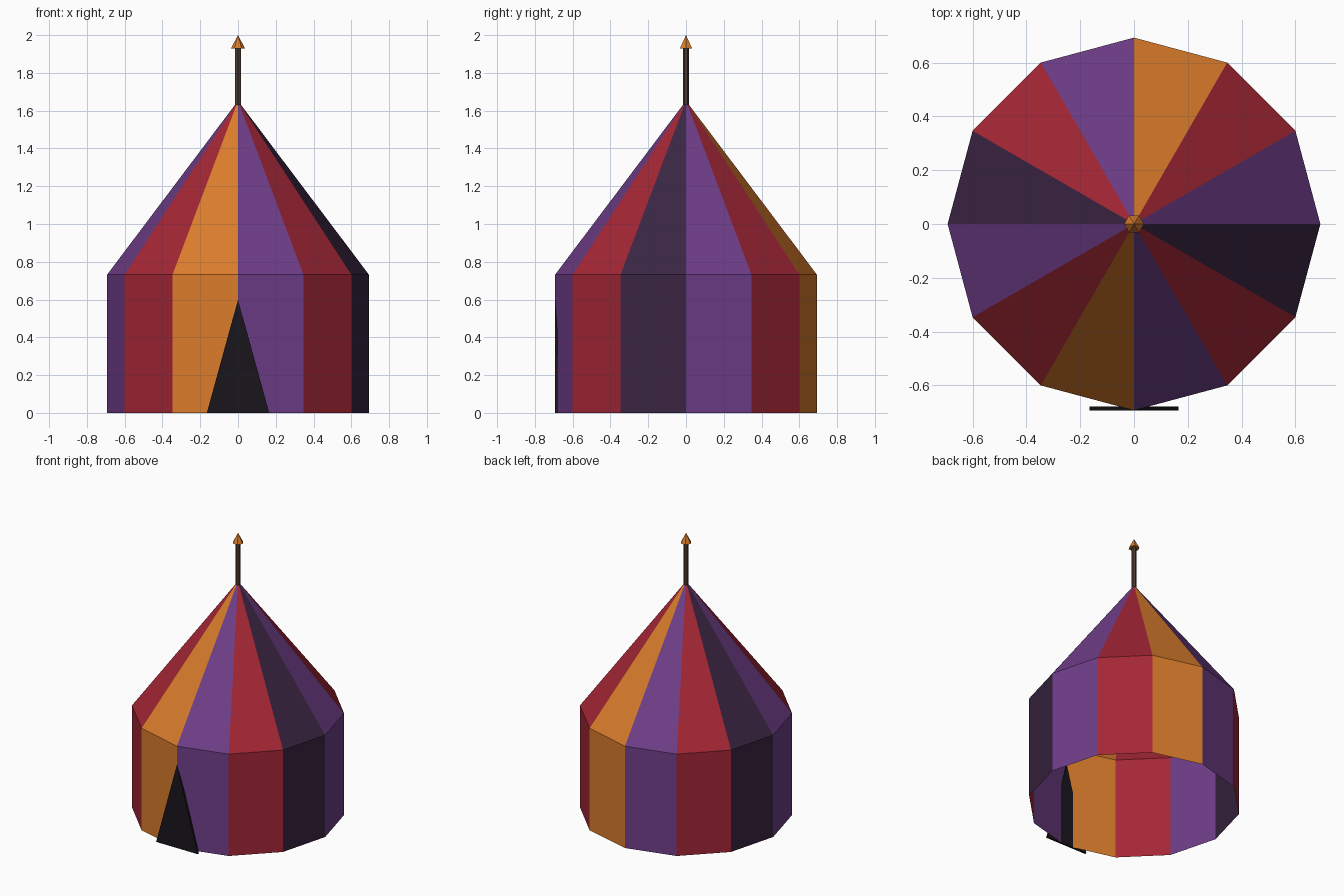
import bpy, bmesh
from math import cos, sin, pi

if "Cube" in bpy.data.objects:
    bpy.data.objects.remove(bpy.data.objects["Cube"])

SIDES, R, EAVE, APEX = 12, 0.693, 0.732, 1.652


def material(name, rgb):
    m = bpy.data.materials.new(name)
    m.diffuse_color = (*rgb, 1)
    m.use_nodes = True
    m.node_tree.nodes["Principled BSDF"].inputs["Base Color"].default_value = m.diffuse_color
    return m


PURPLE = material("purple_cloth", (0.16, 0.048, 0.25))
RED = material("red_cloth", (0.37, 0.02, 0.036))
ORANGE = material("orange_cloth", (0.70, 0.20, 0.025))
DARK = material("dark_cloth", (0.042, 0.018, 0.055))
BLACK = material("door_black", (0.010, 0.008, 0.012))
BROWN = material("pole_brown", (0.075, 0.045, 0.03))
STRIPES = [PURPLE, RED, ORANGE, PURPLE, RED, DARK]
CLOTHS = [PURPLE, RED, ORANGE, DARK]


def finish(name, bm, mats):
    me = bpy.data.meshes.new(name)
    bm.to_mesh(me)
    bm.free()
    for m in mats:
        me.materials.append(m)
    ob = bpy.data.objects.new(name, me)
    bpy.context.collection.objects.link(ob)
    return ob


def ring(bm, z):
    return [bm.verts.new((R * cos(2 * pi * i / SIDES), R * sin(2 * pi * i / SIDES), z))
            for i in range(SIDES)]


def striped(name, make_panels):
    # one coloured cloth panel per side, repeating round the tent
    bm = bmesh.new()
    for i, verts in enumerate(make_panels(bm)):
        bm.faces.new(verts).material_index = CLOTHS.index(STRIPES[i % 6])
    return finish(name, bm, CLOTHS)


def wall_panels(bm):
    a, b = ring(bm, 0), ring(bm, EAVE)
    return [(a[i], a[(i + 1) % SIDES], b[(i + 1) % SIDES], b[i]) for i in range(SIDES)]


def roof_panels(bm):
    a, tip = ring(bm, EAVE), bm.verts.new((0, 0, APEX))
    return [(a[i], a[(i + 1) % SIDES], tip) for i in range(SIDES)]


# Open-bottomed canvas
striped("tent_wall", wall_panels)
striped("tent_roof", roof_panels)

# Thin triangular doorway slab on the front ridge
bm = bmesh.new()
face = bm.faces.new([bm.verts.new((x, -0.6935, z))
                     for x, z in ((-0.165, 0), (0.165, 0), (0, 0.6))])
ext = bmesh.ops.extrude_face_region(bm, geom=[face], use_keep_orig=True)
for v in ext["geom"]:
    if isinstance(v, bmesh.types.BMVert):
        v.co.y += 0.014
bmesh.ops.recalc_face_normals(bm, faces=bm.faces)
finish("doorway", bm, [BLACK])


def hex_cone(name, r1, r2, z0, z1, turn, mat):
    bpy.ops.mesh.primitive_cone_add(vertices=6, radius1=r1, radius2=r2, depth=z1 - z0,
                                    location=(0, 0, (z0 + z1) / 2), rotation=(0, 0, turn))
    ob = bpy.context.object
    ob.name = name
    ob.data.materials.append(mat)


# Pole and pointed finial (cone primitives start with a vertex on y)
hex_cone("pole", 0.017, 0.017, 1.58, 1.94, 0, BROWN)
hex_cone("finial", 0.037, 0, 1.93, 2.0, pi / 6, ORANGE)
